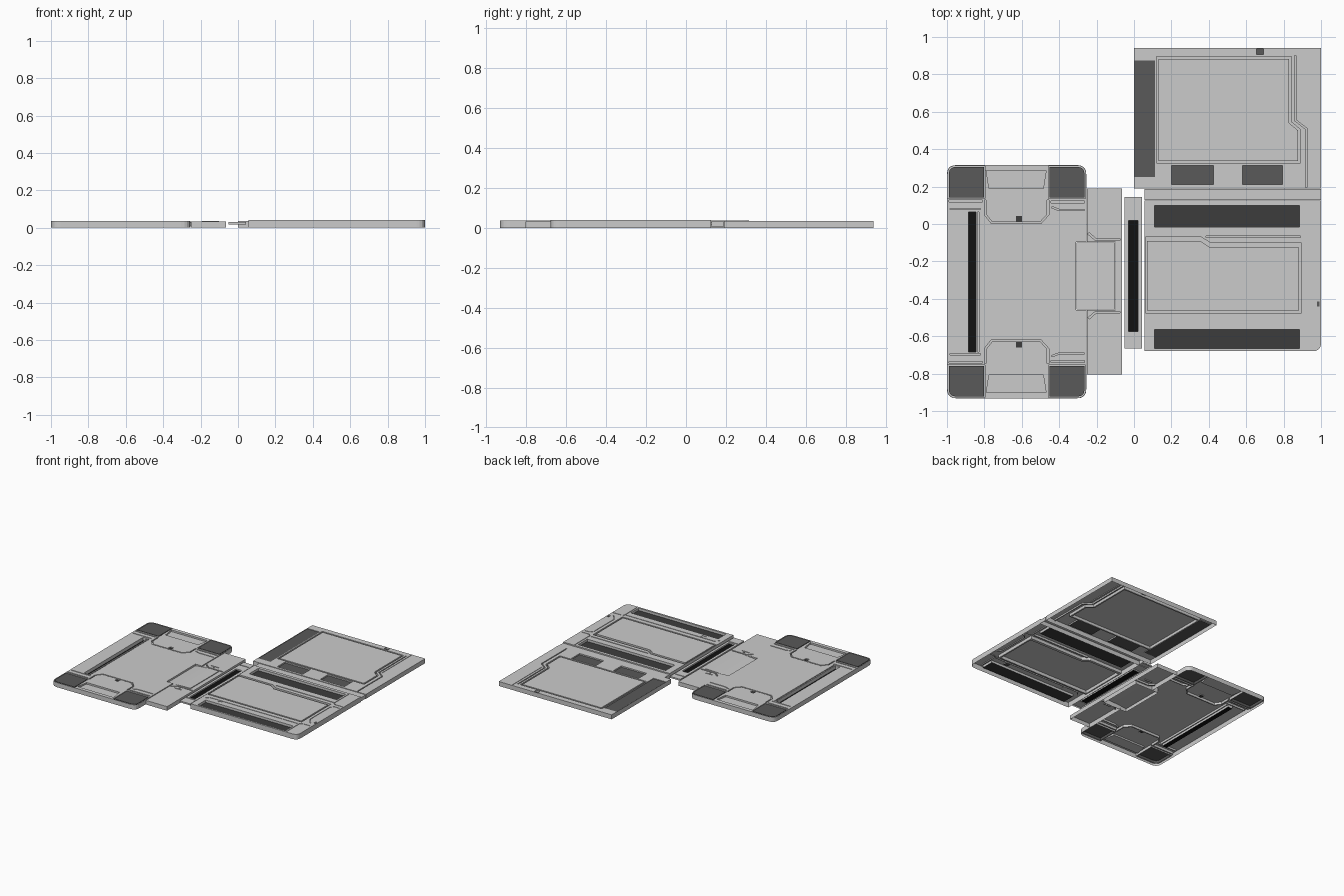
import bpy, bmesh
from mathutils import Vector

if "Cube" in bpy.data.objects:
    bpy.data.objects.remove(bpy.data.objects["Cube"])

COL = {"dark": 0.1, "vent": 0.045, "black": 0.006}
MATS = {}
for k, v in COL.items():
    MATS[k] = bpy.data.materials.new(k)
    MATS[k].diffuse_color = (v, v, v, 1)


def area(p):
    return sum(a[0] * b[1] - b[0] * a[1] for a, b in zip(p, p[1:] + p[:1]))


def ccw(p):
    return p if area(p) > 0 else p[::-1]


def box(x0, x1, y0, y1, r=0):
    return rounded([(x0, y0), (x1, y0), (x1, y1), (x0, y1)], r)


def rounded(pts, r):
    """Round corners; r is one radius or a list per corner."""
    n, out = len(pts), []
    rs = r if isinstance(r, (list, tuple)) else [r] * n
    for i, rad in enumerate(rs):
        p = Vector(pts[i])
        if not rad:
            out.append(tuple(p))
            continue
        a = p + (Vector(pts[i - 1]) - p).normalized() * rad
        b = p + (Vector(pts[(i + 1) % n]) - p).normalized() * rad
        for k in range(6):
            t = k / 5
            out.append(tuple(a * (1 - t) ** 2 + p * 2 * t * (1 - t) + b * t * t))
    return out


def offset(pts, d, closed=True):
    """Mitred offset to the left of the path (inwards for ccw loops)."""
    n, out = len(pts), []
    P = [Vector(p) for p in pts]
    for i in range(n):
        a = (P[i] - P[i - 1]).normalized() if closed or i > 0 else None
        b = (P[(i + 1) % n] - P[i]).normalized() if closed or i < n - 1 else a
        a = a or b
        na, nb = Vector((-a.y, a.x)), Vector((-b.y, b.x))
        out.append(tuple(P[i] + (na + nb) * (d / (1 + na.dot(nb)))))
    return out


def strip(pts, w=0.007):
    return offset(pts, w / 2, False) + offset(pts, -w / 2, False)[::-1]


def flip(pts, c=-0.617):
    return [(x, c - y) for x, y in pts]


def finish(name, bm, colour):
    me = bpy.data.meshes.new(name)
    bm.to_mesh(me)
    bm.free()
    ob = bpy.data.objects.new(name, me)
    bpy.context.collection.objects.link(ob)
    if colour:
        me.materials.append(MATS[colour])
    return ob


def surf(name, z, loops, walls, colour=None):
    """Flat face with holes (first loop is the rim) and walls down to given heights."""
    bm = bmesh.new()
    edges, sides = [], []
    for i, (pts, low) in enumerate(zip(loops, walls)):
        pts = ccw(pts) if i == 0 else ccw(pts)[::-1]
        top = [bm.verts.new((x, y, z)) for x, y in pts]
        n = len(top)
        edges += [bm.edges.new((top[k], top[(k + 1) % n])) for k in range(n)]
        if low is not None:
            sides.append((top, low))
    bmesh.ops.triangle_fill(bm, edges=edges, use_beauty=True, normal=(0, 0, 1))
    for f in bm.faces:
        f.normal_update()
        if f.normal.z < 0:
            f.normal_flip()
    for top, low in sides:
        bot = [bm.verts.new((v.co.x, v.co.y, low)) for v in top]
        n = len(top)
        for k in range(n):
            j = (k + 1) % n
            bm.faces.new((top[k], bot[k], bot[j], top[j]))
    return finish(name, bm, colour)


def panel(name, outline, z, base, features):
    """Shell with pockets (island None) or grooved raised islands."""
    loops, walls = [outline], [base]
    for i, (kind, pts, floor, island, colour) in enumerate(features):
        loops.append(pts)
        walls.append(floor)
        label = f"{name}_{kind}_{i}"
        if island is None:
            surf(label, floor, [pts], [None], colour)
        else:
            surf(label + "_groove", floor, [pts, island], [None, None])
            surf(label, z, [island], [floor], colour)
    surf(name, z, loops, walls)


def line(pts, floor=0.026, w=0.007):
    return ("seam", strip(pts, w), floor, None, None)


def pocket(pts, floor, colour=None):
    return ("pocket", pts, floor, None, colour)


def raised(pts, floor, gap=0.008, colour=None):
    return ("inlay", pts, floor, offset(ccw(pts), gap), colour)


# Left panel: half of the features, mirrored along y
half = [
    raised(box(-0.996, -0.797, 0.137, 0.311, [0, 0, 0, 0.045]), 0.016, 0.006, "dark"),
    raised(box(-0.458, -0.259, 0.137, 0.311, [0, 0, 0.045, 0]), 0.016, 0.006, "dark"),
    pocket([(-0.79, 0.285), (-0.47, 0.285), (-0.485, 0.19), (-0.775, 0.19)], 0.024),
    line([(-0.795, 0.128), (-0.795, 0.05), (-0.76, 0.006), (-0.5, 0.006), (-0.46, 0.05), (-0.46, 0.128)], 0.018, 0.009),
    line([(-0.99, 0.122), (-0.81, 0.122)], 0.018, 0.01),
    line([(-0.985, 0.08), (-0.82, 0.08)], 0.022),
    line([(-0.445, 0.118), (-0.265, 0.118)], 0.018, 0.01),
    line([(-0.44, 0.09), (-0.4, 0.075), (-0.265, 0.075)], 0.022),
    pocket(box(-0.63, -0.6, 0.014, 0.044), 0.03, "vent"),
]
feats = half + [(k, flip(p), f, flip(i) if i else None, c) for k, p, f, i, c in half]
feats += [pocket(box(-0.885, -0.845, -0.685, 0.065), 0.01, "black"),
          line([(-0.833, 0.065), (-0.833, -0.685)], 0.02)]
outline = rounded([(-1, -0.932), (-0.255, -0.932), (-0.255, -0.46), (-0.31, -0.46),
                   (-0.31, -0.095), (-0.255, -0.095), (-0.255, 0.315), (-1, 0.315)],
                  [0.05, 0.05, 0, 0, 0, 0, 0.05, 0.05])
panel("left_panel", outline, 0.037, 0, feats)

# Linking strip beside it, cut out for the flap
half = [line([(-0.243, -0.05), (-0.205, -0.083), (-0.075, -0.083)], 0.018, 0.01),
        line([(-0.205, -0.045), (-0.14, -0.045)]),
        line([(-0.17, -0.055), (-0.17, -0.07)])]
feats = half + [(k, flip(p, -0.555), f, None, c) for k, p, f, i, c in half]
panel("link_strip", [(-0.251, -0.805), (-0.065, -0.805), (-0.065, 0.19), (-0.251, 0.19),
                     (-0.251, -0.095), (-0.1, -0.095), (-0.1, -0.46), (-0.251, -0.46)],
      0.033, 0, feats)

# Curved flap bridging panel and strip
bm = bmesh.new()
rows = []
for k in range(11):
    t = k / 10
    x, z = -0.308 + 0.206 * t, 0.037 - 0.012 * (1 - t) ** 2
    rows.append([bm.verts.new((x, y, h)) for y, h in
                 ((-0.457, 0.012), (-0.457, z), (-0.098, z), (-0.098, 0.012))])
for a, b in zip(rows, rows[1:]):
    for i in range(3):
        bm.faces.new((a[i], b[i], b[i + 1], a[i + 1]))
bm.faces.new(rows[0])
bm.faces.new(rows[-1][::-1])
flap = finish("curved_flap", bm, None)
bpy.context.view_layer.objects.active = flap
flap.select_set(True)
bpy.ops.object.shade_smooth_by_angle()

# Central spine with a long black slot
panel("spine", box(-0.05, 0.042, -0.665, 0.145), 0.03, 0.018, [
    pocket(box(-0.03, 0.022, -0.575, 0.02), 0.02, "black"),
    line([(-0.045, 0.09), (0.037, 0.09)], 0.025),
    line([(-0.045, -0.59), (0.037, -0.59)], 0.025)])

# Lower right panel
plate = [(0.062, -0.07), (0.36, -0.07), (0.41, -0.102), (0.895, -0.102), (0.895, -0.475), (0.062, -0.475)]
inner = [(0.07, -0.09), (0.355, -0.09), (0.405, -0.125), (0.883, -0.125), (0.883, -0.463), (0.07, -0.463)]
panel("lower_right_panel", box(0.057, 1, -0.68, 0.125, [0, 0.045, 0, 0]), 0.041, 0, [
    ("inlay", plate, 0.016, inner, None),
    pocket(box(0.11, 0.885, -0.015, 0.1), 0.022, "vent"),
    pocket(box(0.11, 0.885, -0.665, -0.565), 0.022, "vent"),
    pocket(box(0.747, 0.785, -0.549, -0.515), 0.034, "dark"),
    pocket(box(0.2, 0.235, -0.545, -0.52), 0.038),
    line([(0.385, -0.068), (0.89, -0.068)], 0.025),
    line([(0.08, -0.545), (0.11, -0.513), (0.89, -0.513)], 0.034, 0.005),
    line([(0.903, 0.12), (0.903, -0.075), (0.925, -0.092), (0.99, -0.092)], 0.034, 0.005),
    line([(0.9, -0.67), (0.9, -0.505), (0.925, -0.495), (0.99, -0.495)], 0.034, 0.005),
    line([(0.985, -0.125), (0.94, -0.125), (0.92, -0.15), (0.92, -0.4), (0.96, -0.455)], 0.034, 0.005),
    pocket(box(0.978, 0.992, -0.44, -0.415), 0.034, "dark")])

# Hinge strip between the two right panels
panel("hinge_strip", box(0.057, 1, 0.128, 0.187), 0.033, 0.004, [])

# Upper right panel
plate = [(0.12, 0.895), (0.842, 0.895), (0.842, 0.545), (0.89, 0.505), (0.89, 0.325), (0.12, 0.325)]
panel("upper_right_panel", box(0, 1, 0.19, 0.94), 0.036, 0, [
    raised(plate, 0.014, 0.012),
    pocket(box(0.002, 0.112, 0.25, 0.875), 0.032, "dark"),
    pocket(box(0.2, 0.425, 0.21, 0.313), 0.026, "dark"),
    pocket(box(0.58, 0.795, 0.21, 0.313), 0.026, "dark"),
    pocket(box(0.655, 0.692, 0.907, 0.936), 0.022, "dark"),
    line([(0.862, 0.9), (0.862, 0.555), (0.92, 0.51), (0.92, 0.195)], 0.024, 0.008),
    line([(0.885, 0.935), (0.885, 0.56)], 0.03, 0.004)])

for m in bpy.data.materials:
    if m.users and not m.is_grease_pencil:
        m.use_nodes = True
        m.node_tree.nodes["Principled BSDF"].inputs["Base Color"].default_value = m.diffuse_color
